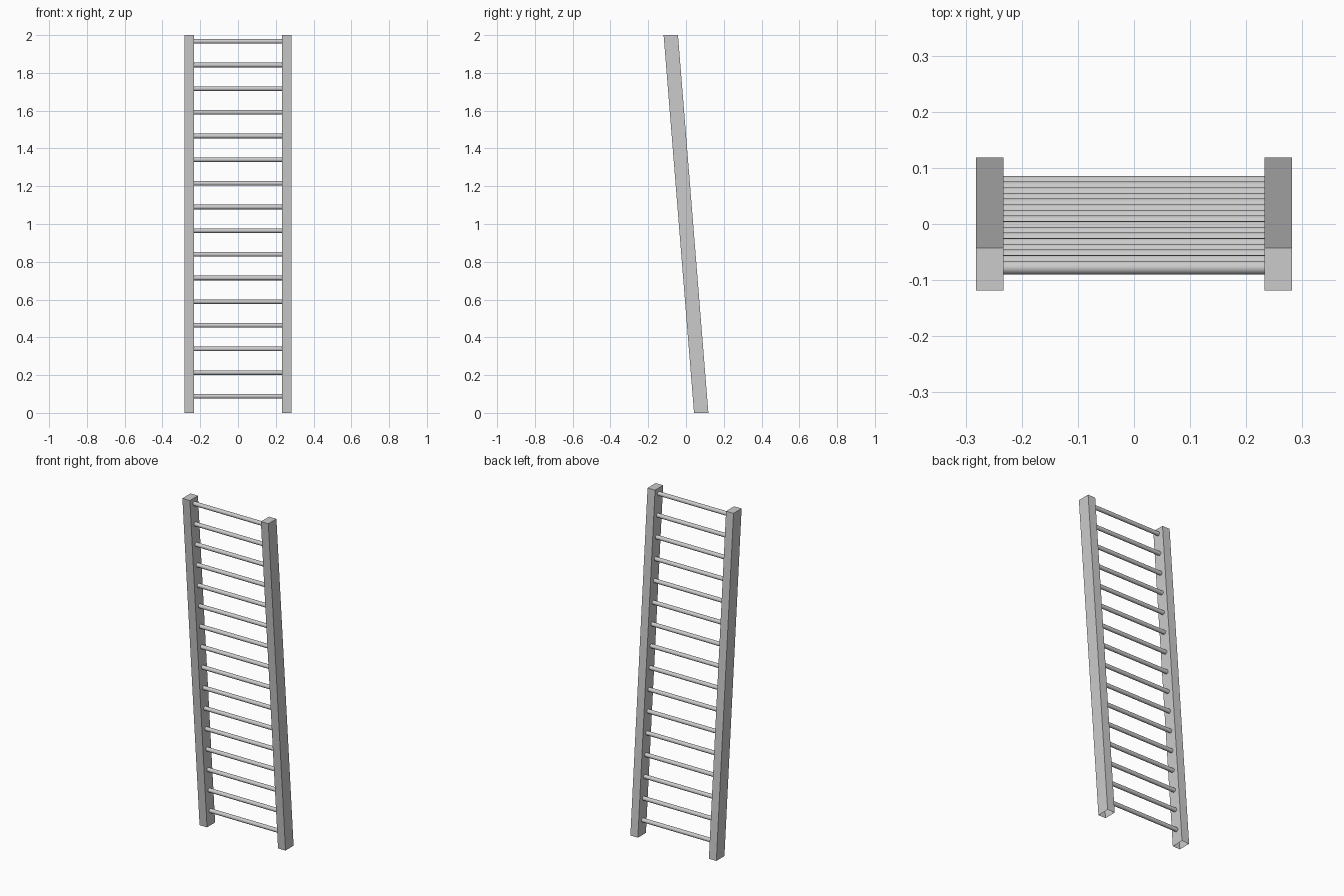
import bpy, bmesh
from mathutils import Matrix

if "Cube" in bpy.data.objects:
    bpy.data.objects.remove(bpy.data.objects["Cube"])

LEAN = 0.0805          # y shift of the rail centre per unit of height
RAIL_X, RAIL_W, RAIL_D = 0.2575, 0.049, 0.076
RUNGS, FIRST_Z, LAST_Z, RUNG_R = 16, 0.088, 1.967, 0.0122


def lean_y(z):
    return LEAN * (1 - z)


def add_object(name, bm):
    mesh = bpy.data.meshes.new(name)
    bm.to_mesh(mesh)
    bm.free()
    obj = bpy.data.objects.new(name, mesh)
    bpy.context.collection.objects.link(obj)
    return obj


# Side rails: sheared boxes with level ends, hollow at the foot
def rail(name, x):
    bm = bmesh.new()
    bmesh.ops.create_cube(bm, size=1)
    for v in bm.verts:
        z = 1 + v.co.z * 2
        v.co = (x + v.co.x * RAIL_W, v.co.y * RAIL_D + lean_y(z), z)
    foot = [f for f in bm.faces if f.normal.z < -0.9 or all(v.co.z < 0.01 for v in f.verts)]
    bmesh.ops.delete(bm, geom=foot, context='FACES_ONLY')
    return add_object(name, bm)


rail("left_rail", -RAIL_X)
rail("right_rail", RAIL_X)

# Round rungs between the inner rail faces
length = 2 * (RAIL_X - RAIL_W / 2) + 0.002
for i in range(RUNGS):
    z = FIRST_Z + (LAST_Z - FIRST_Z) * i / (RUNGS - 1)
    bm = bmesh.new()
    bmesh.ops.create_cone(bm, cap_ends=True, segments=16, radius1=RUNG_R,
                          radius2=RUNG_R, depth=length,
                          matrix=Matrix.Translation((0, lean_y(z), z))
                          @ Matrix.Rotation(1.5707963, 4, 'Y'))
    for f in bm.faces:
        f.smooth = len(f.verts) == 4
    add_object(f"rung_{i + 1:02d}", bm)
